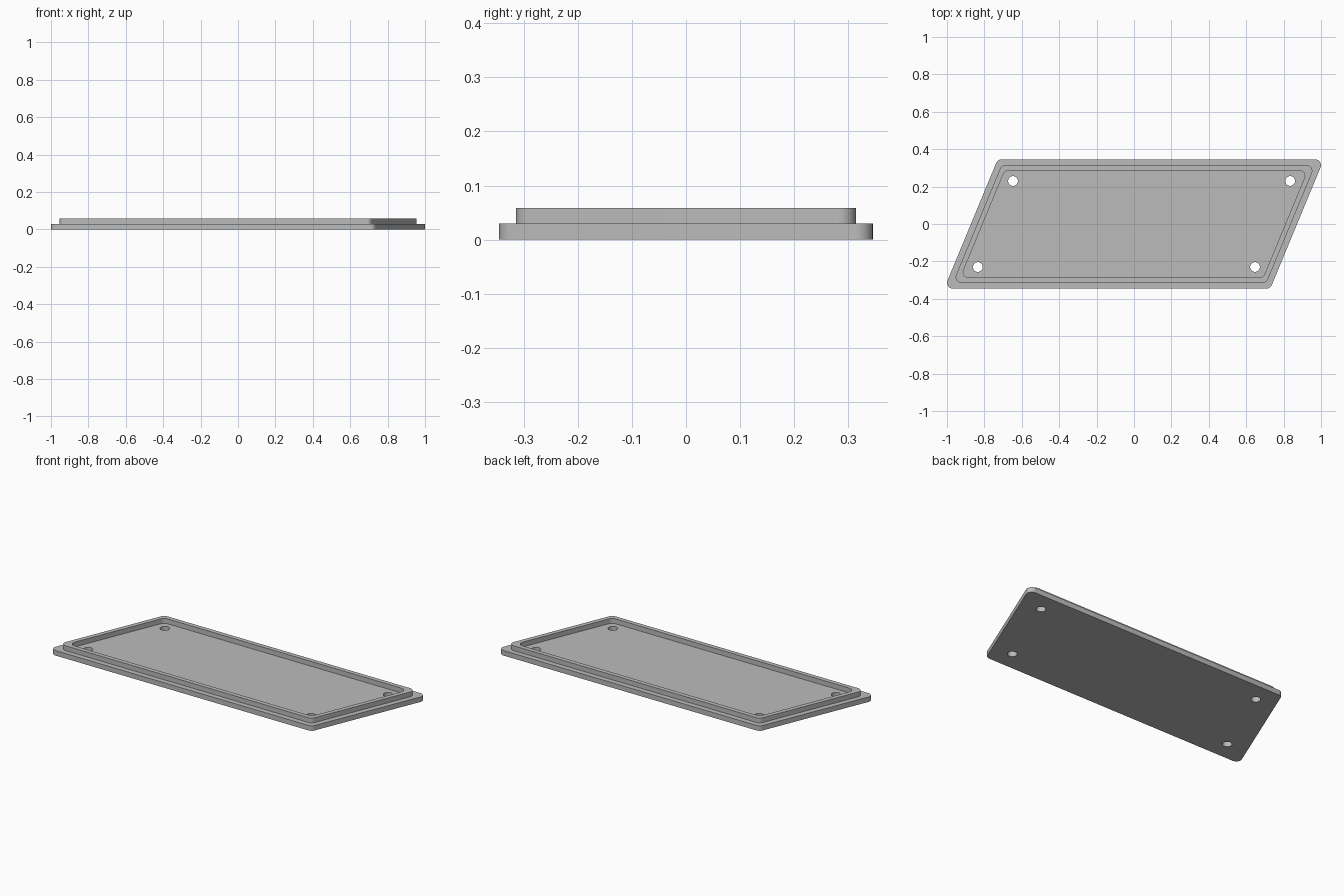
import bpy, bmesh, math
from mathutils import Vector

if "Cube" in bpy.data.objects:
    bpy.data.objects.remove(bpy.data.objects["Cube"])

SLANT = math.radians(22.5)
HALF_Y, HALF_X = 0.345, 0.872      # sharp outline, half width measured at y = 0
CORNER_R = 0.03

grey = bpy.data.materials.new("light grey")
grey.diffuse_color = (0.5, 0.5, 0.5, 1)
grey.use_nodes = True
grey.node_tree.nodes["Principled BSDF"].inputs["Base Color"].default_value = grey.diffuse_color


def outline(inset, steps=8):
    """Rounded parallelogram, moved inward by inset."""
    r = CORNER_R
    hy = HALF_Y - inset - r
    hx = HALF_X - (inset + r) / math.cos(SLANT)
    lean = math.tan(SLANT) * hy
    deg = math.degrees(SLANT)
    corners = [((hx + lean, hy), -deg, 90), ((-hx + lean, hy), 90, 180 - deg),
               ((-hx - lean, -hy), 180 - deg, 270), ((hx - lean, -hy), 270, 360 - deg)]
    pts = []
    for (cx, cy), a0, a1 in corners:
        for i in range(steps + 1):
            a = math.radians(a0 + (a1 - a0) * i / steps)
            pts.append((cx + r * math.cos(a), cy + r * math.sin(a)))
    return pts


def circle(cx, cy, r, n=32):
    return [(cx + r * math.cos(math.tau * i / n), cy + r * math.sin(math.tau * i / n))
            for i in range(n)]


def prism(name, loops, z0, z1):
    """Fill nested outlines (inner ones become holes) and extrude upward."""
    bm = bmesh.new()
    edges = []
    for pts in loops:
        vs = [bm.verts.new((x, y, z0)) for x, y in pts]
        edges += [bm.edges.new((vs[i - 1], vs[i])) for i in range(len(vs))]
    bmesh.ops.triangle_fill(bm, edges=edges, use_beauty=True, normal=Vector((0, 0, 1)))
    ext = bmesh.ops.extrude_face_region(bm, geom=bm.faces[:], use_keep_orig=True)
    top = [g for g in ext["geom"] if isinstance(g, bmesh.types.BMVert)]
    bmesh.ops.translate(bm, verts=top, vec=(0, 0, z1 - z0))
    bmesh.ops.recalc_face_normals(bm, faces=bm.faces[:])
    me = bpy.data.meshes.new(name)
    bm.to_mesh(me)
    bm.free()
    me.materials.append(grey)
    ob = bpy.data.objects.new(name, me)
    bpy.context.collection.objects.link(ob)
    bpy.ops.object.select_all(action="DESELECT")
    ob.select_set(True)
    bpy.context.view_layer.objects.active = ob
    bpy.ops.object.shade_smooth_by_angle(angle=math.radians(30))
    return ob


# Base plate with four screw holes
holes = [circle(sx * 0.741 + sy * 0.094, sy * 0.23, 0.026) for sx in (-1, 1) for sy in (-1, 1)]
prism("base_plate", [outline(0)] + holes, 0, 0.03)

# Raised lip around the inside of the plate edge
prism("raised_lip", [outline(0.031), outline(0.058)], 0.03, 0.059)
